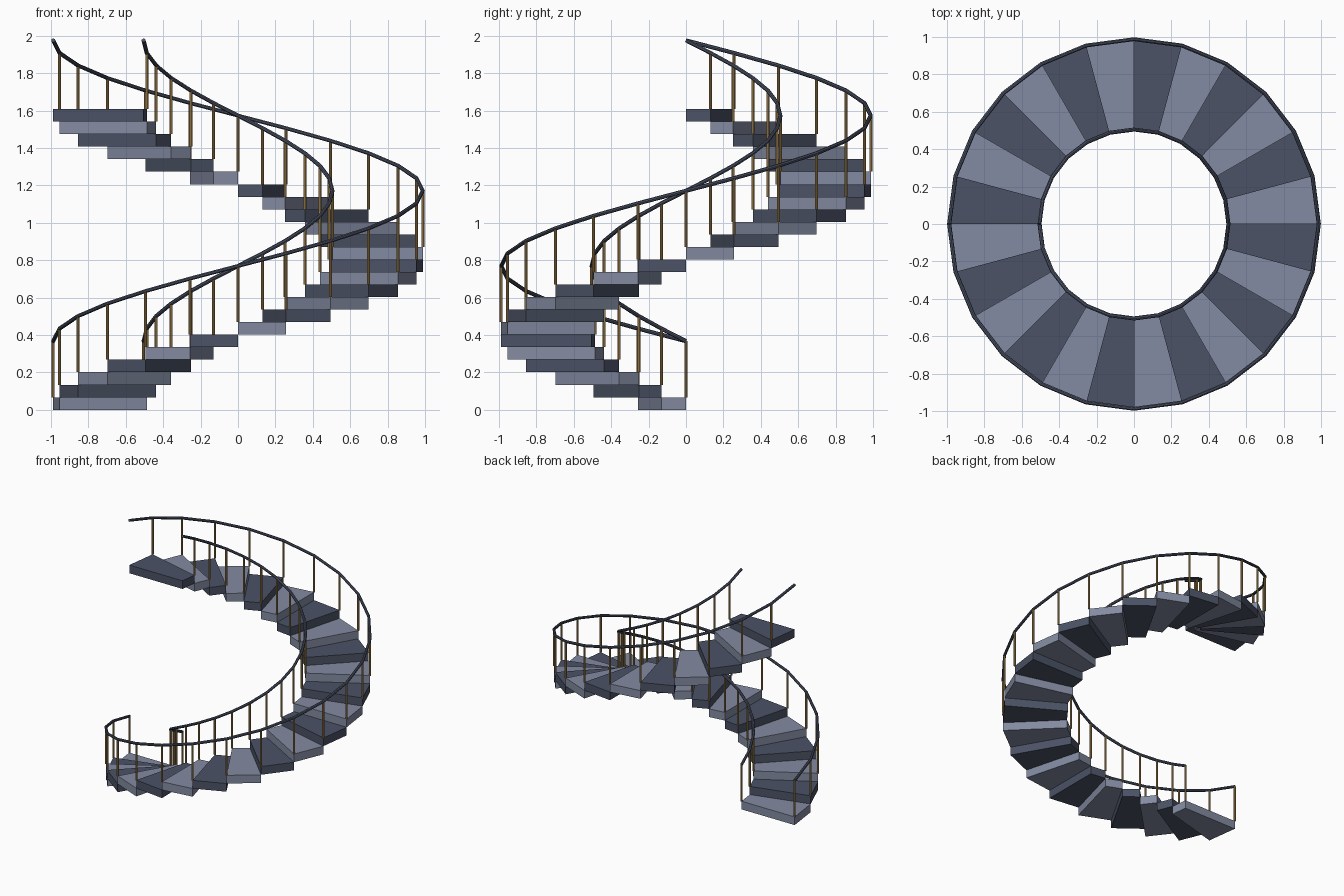
import bpy, bmesh
from math import sin, cos, pi
from mathutils import Vector

STEPS = 24
TURN = 2 * pi / STEPS
RISE = 0.067
OUTER, INNER = 0.988, 0.505
POST_HEIGHT = 0.3
POST_RADIUS, RAIL_RADIUS = 0.008, 0.011

cube = bpy.data.objects.get("Cube")
if cube:
    bpy.data.objects.remove(cube, do_unlink=True)


def material(name, rgb):
    m = bpy.data.materials.new(name)
    m.use_nodes = True
    m.diffuse_color = (*rgb, 1)
    m.node_tree.nodes["Principled BSDF"].inputs["Base Color"].default_value = (*rgb, 1)
    return m


light = material("light slate", (0.23, 0.26, 0.36))
dark = material("dark slate", (0.07, 0.085, 0.13))
brass = material("brass", (0.42, 0.26, 0.09))


def spot(radius, k, z):
    """Point on the spiral, k steps round from the left-hand start."""
    a = pi + k * TURN
    return Vector((radius * cos(a), radius * sin(a), z))


def finish(bm, name, mat):
    bmesh.ops.recalc_face_normals(bm, faces=bm.faces)
    mesh = bpy.data.meshes.new(name)
    bm.to_mesh(mesh)
    bm.free()
    mesh.materials.append(mat)
    obj = bpy.data.objects.new(name, mesh)
    bpy.context.collection.objects.link(obj)
    return obj


# Wedge-shaped steps, alternating in colour
for i in range(STEPS):
    bm = bmesh.new()
    corners = [(OUTER, i), (OUTER, i + 1), (INNER, i + 1), (INNER, i)]
    face = bm.faces.new([bm.verts.new(spot(r, k, i * RISE)) for r, k in corners])
    top = bmesh.ops.extrude_face_region(bm, geom=[face])["geom"]
    bmesh.ops.translate(bm, vec=(0, 0, RISE),
                        verts=[v for v in top if isinstance(v, bmesh.types.BMVert)])
    finish(bm, f"step_{i + 1}", dark if i % 2 else light)

for side, radius in (("outer", OUTER), ("inner", INNER)):
    # Posts, one standing at the leading edge of every step
    for i in range(STEPS):
        base = (i + 1) * RISE
        bpy.ops.mesh.primitive_cylinder_add(
            vertices=8, radius=POST_RADIUS, depth=POST_HEIGHT,
            location=spot(radius, i, base + POST_HEIGHT / 2))
        post = bpy.context.object
        post.name = f"{side}_post_{i + 1}"
        post.data.materials.append(brass)
        bpy.ops.object.shade_smooth_by_angle()

    # Handrail following the post tops
    curve = bpy.data.curves.new(f"{side}_handrail", "CURVE")
    curve.dimensions = "3D"
    curve.bevel_depth = RAIL_RADIUS
    curve.bevel_resolution = 2
    curve.use_fill_caps = True
    line = curve.splines.new("POLY")
    line.points.add(STEPS)
    for k, p in enumerate(line.points):
        p.co = (*spot(radius, k, (k + 1) * RISE + POST_HEIGHT), 1)
    line.use_smooth = False
    curve.materials.append(dark)
    rail = bpy.data.objects.new(f"{side}_handrail", curve)
    bpy.context.collection.objects.link(rail)
